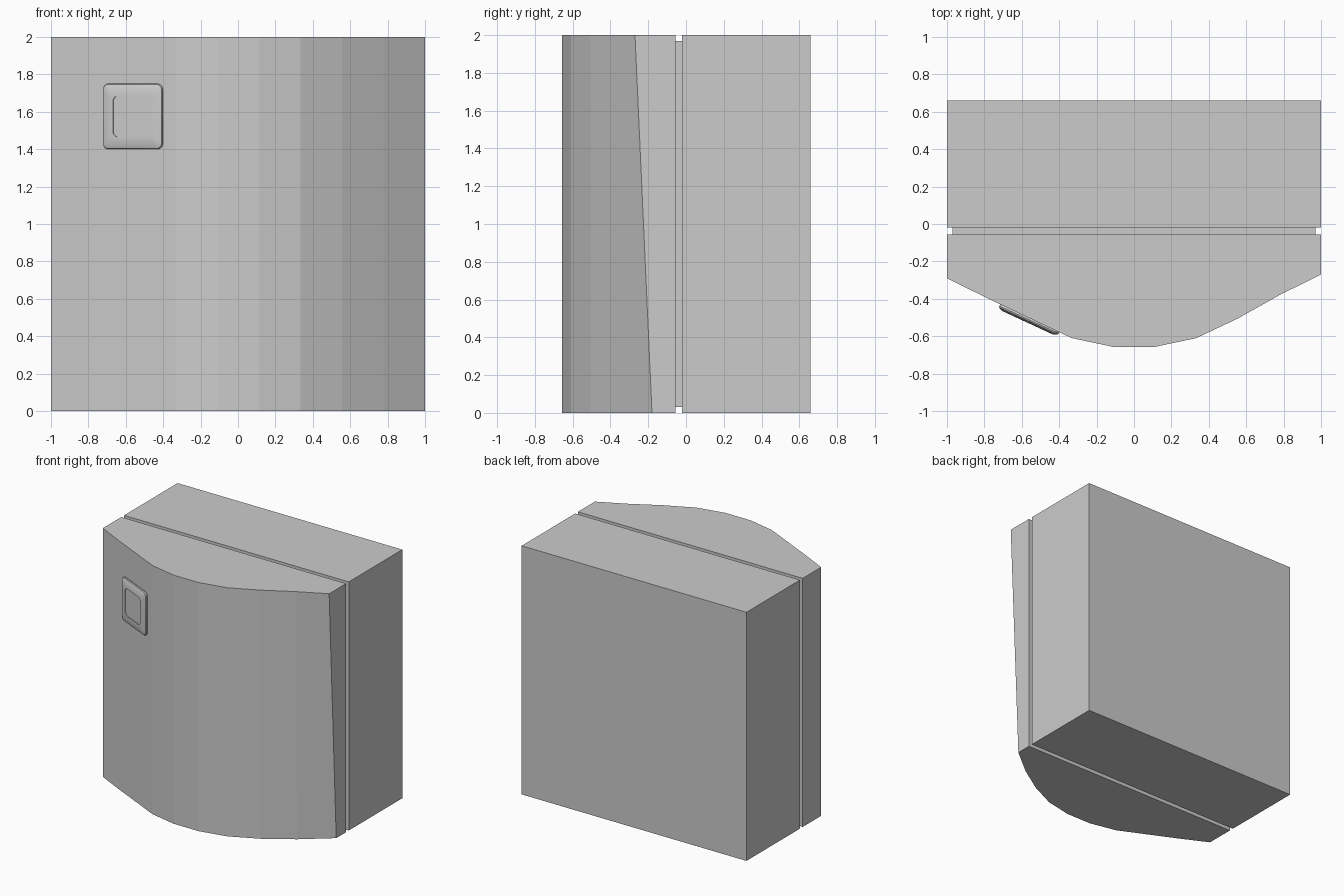
import bpy, math
from mathutils import Vector

if "Cube" in bpy.data.objects:
    bpy.data.objects.remove(bpy.data.objects["Cube"])


def make(name, verts, faces):
    me = bpy.data.meshes.new(name)
    me.from_pydata(verts, [], faces)
    me.validate()
    ob = bpy.data.objects.new(name, me)
    bpy.context.collection.objects.link(ob)
    return ob


def loft(name, rings):
    # closed rings of equal length, capped at both ends
    n = len(rings[0])
    verts = [v for r in rings for v in r]
    faces = [tuple(reversed(range(n))), tuple(range(len(verts) - n, len(verts)))]
    for k in range(len(rings) - 1):
        for i in range(n):
            j = (i + 1) % n
            faces.append((k*n + i, k*n + j, k*n + n + j, k*n + n + i))
    return make(name, verts, faces)


def box(name, x, y0, y1, z0, z1):
    ring = [(-x, y0), (x, y0), (x, y1), (-x, y1)]
    return loft(name, [[(a, b, z) for a, b in ring] for z in (z0, z1)])


# cabinet body and recessed door seal
box("cabinet", 1, -0.02, 0.66, 0, 2)
box("door_seal", 0.97, -0.055, -0.02, 0.03, 1.97)

# bowed door, its right edge tapering towards the bottom
top_y = [-0.29, -0.40, -0.505, -0.61, -0.657, -0.657, -0.61, -0.505, -0.38, -0.27]
bottom_y = top_y[:8] + [-0.36, -0.18]


def door_ring(ys, z):
    front = [(-1 + i * 2 / 9, y, z) for i, y in enumerate(ys)]
    return front + [(1, -0.055, z), (-1, -0.055, z)]


loft("door", [door_ring(bottom_y, 0), door_ring(top_y, 2)])

# square badge plate lying on the left slope of the door
normal = Vector((-0.42, -0.907, 0)).normalized()
across = Vector((-normal.y, normal.x, 0))
up = Vector((0, 0, 1))
centre = Vector((-0.56, -0.508, 1.575))


def rounded_square(half, radius, height):
    pts = []
    for q, (sx, sy) in enumerate([(1, 1), (-1, 1), (-1, -1), (1, -1)]):
        for s in range(5):
            a = math.radians(90 * q + 22.5 * s)
            u = sx * (half - radius) + radius * math.cos(a)
            v = sy * (half - radius) + radius * math.sin(a)
            pts.append(centre + across * u + up * v + normal * height)
    return pts


plate = loft("badge_plate", [
    rounded_square(0.17, 0.03, -0.02),
    rounded_square(0.175, 0.03, 0.004),
    rounded_square(0.172, 0.03, 0.012),
    rounded_square(0.15, 0.03, 0.022),
    rounded_square(0.11, 0.03, 0.022),
    rounded_square(0.11, 0.03, 0.016),
])
bpy.context.view_layer.objects.active = plate
plate.select_set(True)
bpy.ops.object.shade_smooth_by_angle(angle=math.radians(30))
